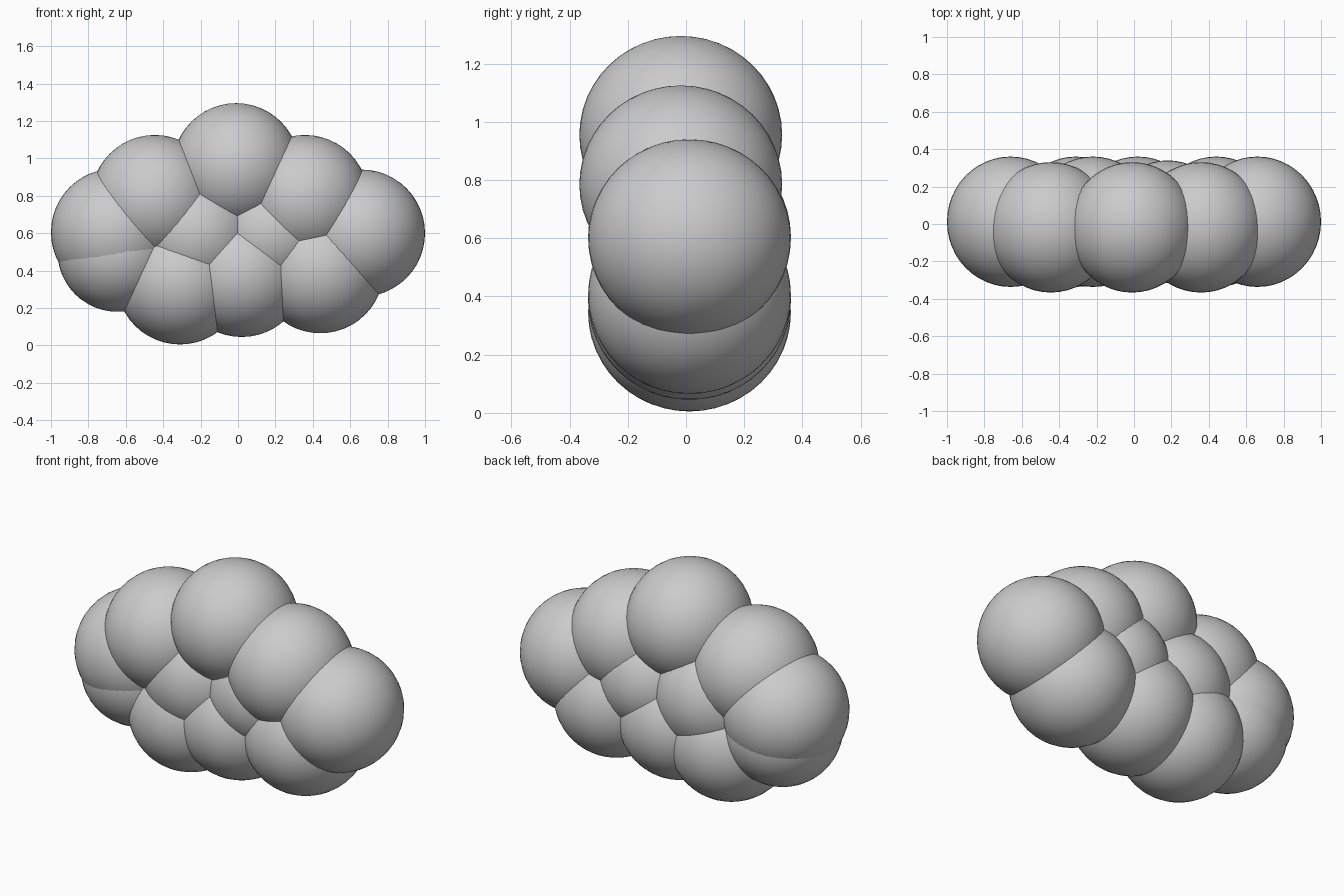
import bpy

if "Cube" in bpy.data.objects:
    bpy.data.objects.remove(bpy.data.objects["Cube"], do_unlink=True)

# Single cloud colour
grey = bpy.data.materials.new("cloud_grey")
grey.use_nodes = True
colour = (0.6, 0.6, 0.6, 1)
grey.diffuse_color = colour
grey.node_tree.nodes["Principled BSDF"].inputs["Base Color"].default_value = colour

RADIUS = 0.34
DEPTH = 1.025  # puffs are slightly deeper than wide


def puff(name, x, y, z, radius=RADIUS):
    bpy.ops.mesh.primitive_uv_sphere_add(
        segments=48, ring_count=24, radius=radius, location=(x, y, z))
    obj = bpy.context.object
    obj.name = name
    obj.scale.y = DEPTH
    bpy.ops.object.transform_apply(location=False, rotation=False, scale=True)
    bpy.ops.object.shade_smooth()
    obj.data.materials.append(grey)


# Upper row leans forward a little
FRONT = -0.018
puff("top_puff", -0.01, FRONT, 0.955)
puff("upper_right_puff", -0.445, FRONT, 0.785)
puff("upper_left_puff", 0.358, FRONT, 0.785)

# Ends
BACK = 0.012
puff("right_end_puff", -0.66, BACK, 0.605)
puff("right_end_lower_puff", -0.645, BACK, 0.50, 0.32)
puff("left_end_puff", 0.66, BACK, 0.60)

# Bottom row
puff("bottom_right_puff", -0.31, BACK, 0.345)
puff("bottom_middle_puff", 0.02, BACK, 0.385)
puff("bottom_left_puff", 0.44, BACK, 0.405)

# Middle fillers
puff("inner_right_puff", -0.22, BACK, 0.60)
puff("inner_left_puff", 0.18, BACK, 0.60, 0.32)
